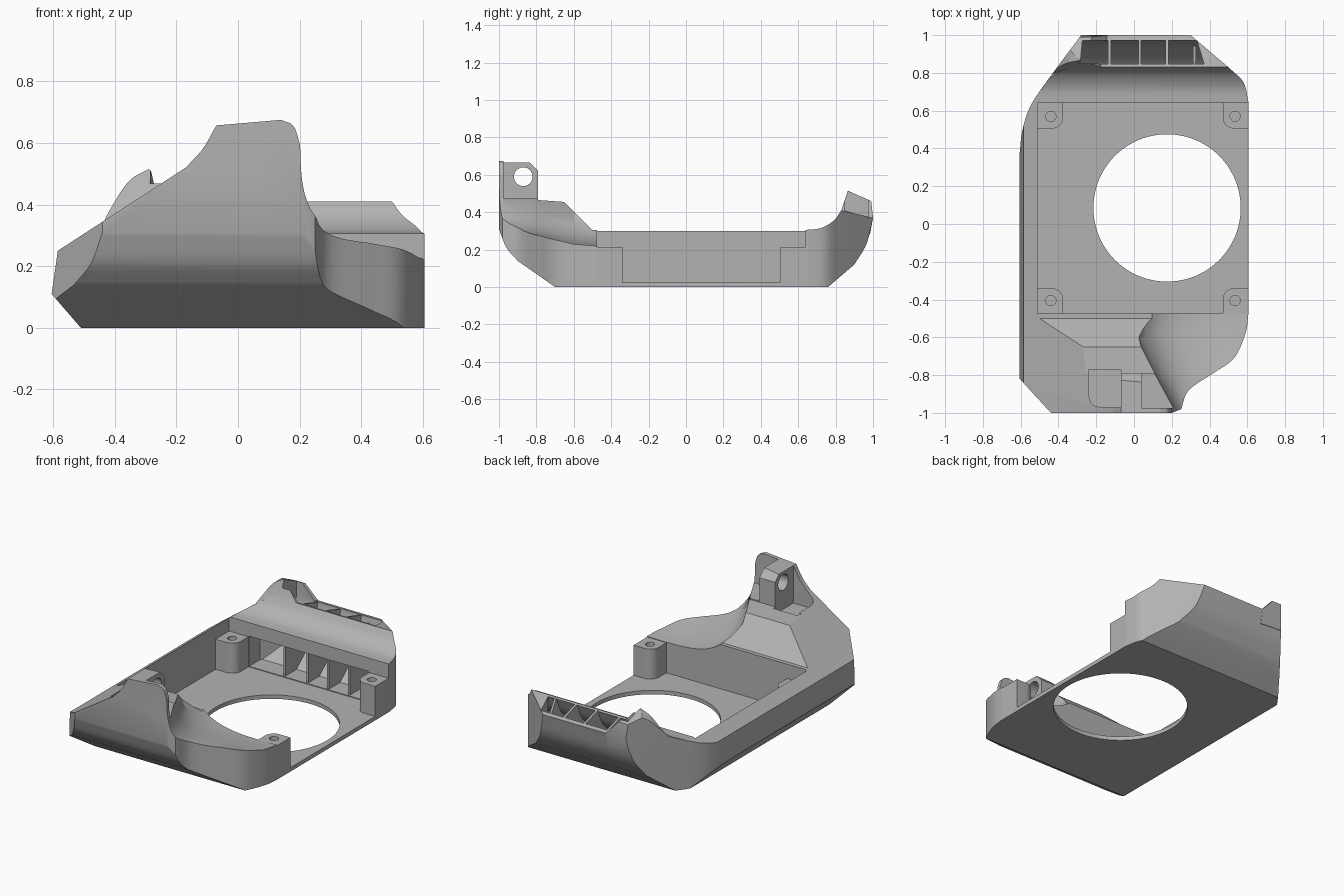
import bpy, bmesh, math
from mathutils import Vector

if "Cube" in bpy.data.objects:
    bpy.data.objects.remove(bpy.data.objects["Cube"])

grey = bpy.data.materials.new("plain grey")
grey.diffuse_color = (0.45, 0.45, 0.45, 1)
grey.use_nodes = True
grey.node_tree.nodes["Principled BSDF"].inputs["Base Color"].default_value = grey.diffuse_color


def finish(name, bm):
    bmesh.ops.recalc_face_normals(bm, faces=bm.faces)
    me = bpy.data.meshes.new(name)
    bm.to_mesh(me)
    bm.free()
    me.materials.append(grey)
    ob = bpy.data.objects.new(name, me)
    bpy.context.collection.objects.link(ob)
    return ob


def prism(name, pts, axis, lo, hi):
    """Extrude a 2D outline along x (y,z), y (x,z) or z (x,y)."""
    place = {"x": lambda a, b, t: (t, a, b), "y": lambda a, b, t: (a, t, b),
             "z": lambda a, b, t: (a, b, t)}[axis]
    bm = bmesh.new()
    r0 = [bm.verts.new(place(a, b, lo)) for a, b in pts]
    r1 = [bm.verts.new(place(a, b, hi)) for a, b in pts]
    bm.faces.new(r0)
    bm.faces.new(r1)
    for i in range(len(pts)):
        j = (i + 1) % len(pts)
        bm.faces.new((r0[i], r0[j], r1[j], r1[i]))
    return finish(name, bm)


def box(name, x0, x1, y0, y1, z0, z1):
    return prism(name, [(x0, y0), (x1, y0), (x1, y1), (x0, y1)], "z", z0, z1)


def circle(cx, cy, r, n=64):
    return [(cx + r * math.cos(2 * math.pi * i / n), cy + r * math.sin(2 * math.pi * i / n)) for i in range(n)]


def curve(pts, n=6):
    """Smooth curve through a few points."""
    p = [Vector(q) for q in pts]
    p = [2 * p[0] - p[1]] + p + [2 * p[-1] - p[-2]]
    out = []
    for i in range(1, len(p) - 2):
        a, b, c, d = p[i - 1:i + 3]
        for k in range(n):
            t = k / n
            out.append(tuple(0.5 * (2 * b + (c - a) * t + (2 * a - 5 * b + 4 * c - d) * t ** 2
                                    + (3 * b - a - 3 * c + d) * t ** 3)))
    return out + [tuple(p[-2])]


def boolean(ob, tool, op):
    m = ob.modifiers.new("b", "BOOLEAN")
    m.operation, m.solver, m.object = op, "EXACT", tool
    bpy.context.view_layer.update()
    me = bpy.data.meshes.new_from_object(ob.evaluated_get(bpy.context.evaluated_depsgraph_get()))
    ob.modifiers.clear()
    ob.data = me
    bpy.data.objects.remove(tool)


# Outline seen from above
plan = ([(-0.44, -1), (0.2, -1)]
        + curve([(0.25, -0.98), (0.29, -0.88), (0.42, -0.79)])
        + curve([(0.42, -0.79), (0.53, -0.71), (0.59, -0.58), (0.605, -0.48)])[1:]
        + curve([(0.605, 0.65), (0.58, 0.75), (0.5, 0.83)])
        + [(0.3, 1), (-0.28, 1)]
        + curve([(-0.4, 0.84), (-0.54, 0.64), (-0.59, 0.5), (-0.605, 0.38)])
        + [(-0.605, -0.82)])

# Outline seen from the side
side = (curve([(-0.9, 0.14), (-0.96, 0.21), (-1, 0.31)])[::-1]
        + [(-0.7, 0), (0.76, 0)]
        + curve([(0.9, 0.12), (0.965, 0.23), (1, 0.37)])
        + curve([(0.83, 0.41), (0.79, 0.355), (0.72, 0.315), (0.635, 0.305)])
        + [(-0.5, 0.305), (-0.65, 0.455), (-0.79, 0.465), (-0.79, 0.62), (-0.84, 0.67), (-0.84, 0.7), (-1, 0.7)])

# Outline seen from the front
front = ([(-0.51, 0), (-0.605, 0.11), (-0.585, 0.25)]
         + curve([(-0.17, 0.52), (-0.115, 0.58), (-0.08, 0.64), (-0.07, 0.657)])
         + curve([(0.14, 0.675), (0.18, 0.655), (0.2, 0.6)])
         + [(0.21, 0.5), (0.62, 0.5), (0.62, 0)])

body = prism("housing_body", plan, "z", 0, 0.8)
boolean(body, prism("c", side, "x", -0.8, 0.8), "INTERSECT")
boolean(body, prism("c", front, "y", -1.2, 1.2), "INTERSECT")

# Raised hood at the left end of the rear outlet
hood = prism("hood", plan, "z", 0.25, 0.7)
boolean(hood, prism("c", [(0.76, 0.26), (0.8, 0.36), (0.83, 0.41), (0.865, 0.515), (0.99, 0.46), (1, 0.37), (0.98, 0.26)],
                    "x", -0.7, 0.7), "INTERSECT")
boolean(hood, prism("c", curve([(-0.46, 0.3), (-0.4, 0.41), (-0.35, 0.48), (-0.29, 0.515)])
                    + [(-0.24, 0.48), (-0.14, 0.37), (-0.14, 0.28)], "y", 0, 1.2), "INTERSECT")
boolean(body, hood, "UNION")

# Main cavity, open on the right, and round hole in the floor
boolean(body, box("c", -0.51, 0.8, -0.475, 0.64, 0.025, 1), "DIFFERENCE")
boolean(body, prism("c", circle(0.175, 0.085, 0.39, 96), "z", -0.1, 0.1), "DIFFERENCE")

# Conical scoop at the right front corner
bm = bmesh.new()
rings = []
for y, cx, hw, floor in [(-1.03, 0.45, 0.245, 0.3), (-0.97, 0.45, 0.25, 0.297), (-0.79, 0.5, 0.4, 0.275),
                         (-0.6, 0.5, 0.5, 0.228), (-0.44, 0.5, 0.5, 0.215)]:
    ring = [(cx + hw, 1.0), (cx - hw, 1.0)]
    for i in range(25):
        a = math.pi * i / 24
        c, s = math.cos(a), max(math.sin(a), 0)
        ring.append((cx - hw * math.copysign(abs(c) ** 0.667, c), 0.6 - (0.6 - floor) * s ** 0.667))
    rings.append([bm.verts.new((x, y, z)) for x, z in ring])
for r, q in zip(rings, rings[1:]):
    for i in range(len(r)):
        j = (i + 1) % len(r)
        bm.faces.new((r[i], r[j], q[j], q[i]))
bm.faces.new(rings[0])
bm.faces.new(rings[-1])
boolean(body, finish("c", bm), "DIFFERENCE")

# Front lug: pockets either side and a cross hole
boolean(body, box("c", 0.04, 0.4, -0.975, -0.77, 0.473, 1), "DIFFERENCE")
boolean(body, prism("c", [(-0.07, -0.77), (-0.24, -0.77)] + curve([(-0.24, -0.91), (-0.22, -0.955), (-0.17, -0.972)])
                    + [(-0.07, -0.972)], "z", 0.42, 1), "DIFFERENCE")
boolean(body, prism("c", circle(-0.87, 0.59, 0.05, 32), "x", -0.15, 0.15), "DIFFERENCE")

# Curved air duct from the cavity to the rear outlet
outer = curve([(0.76, 0.03), (0.87, 0.13), (0.94, 0.24), (0.972, 0.37)])
inner = curve([(0.848, 0.41), (0.8, 0.31), (0.73, 0.25), (0.65, 0.22)])
duct = prism("c", [(0.6, 0.03)] + outer + [(0.972, 0.7), (0.855, 0.7)] + inner + [(0.6, 0.22)], "x", -0.7, 0.7)
boolean(duct, prism("p", [(-0.37, 0.5), (0.46, 0.5), (0.46, 0.75), (0.37, 0.85), (0.31, 1.05), (-0.265, 1.05),
                          (-0.285, 0.85), (-0.37, 0.75)], "z", -0.5, 1), "INTERSECT")
boolean(body, duct, "DIFFERENCE")

parts = [body]

# Vanes in the duct
vane = [(0.65, 0.022)] + [(y + 0.006, z) for y, z in outer] + inner
for i, x in enumerate((-0.13, 0.03, 0.175, 0.32)):
    pts = vane if i < 3 else [p for p in vane if p[0] < 0.95]
    parts.append(prism(f"duct_vane_{i + 1}", pts, "x", x - 0.007, x + 0.007))

# Corner posts with screw holes, rounded on the inner corner
for i, (x, y, sx, sy) in enumerate([(-0.51, 0.64, 1, -1), (0.605, 0.64, -1, -1),
                                    (-0.51, -0.475, 1, 1), (0.605, -0.475, -1, 1)]):
    pts = [(0, 0), (0.135, 0)] + [(0.075 + 0.06 * math.cos(a * math.pi / 16), 0.075 + 0.06 * math.sin(a * math.pi / 16))
                                  for a in range(9)] + [(0, 0.135)]
    post = prism(f"screw_post_{i + 1}", [(x + sx * a, y + sy * b) for a, b in pts], "z", 0.02, 0.215)
    boolean(post, prism("c", circle(x + sx * 0.07, y + sy * 0.07, 0.027, 24), "z", 0.08, 0.4), "DIFFERENCE")
    parts.append(post)

# Smooth curved surfaces, keep edges crisp
for ob in bpy.context.scene.objects:
    ob.select_set(ob in parts)
bpy.context.view_layer.objects.active = body
bpy.ops.object.shade_smooth_by_angle(angle=math.radians(22))
